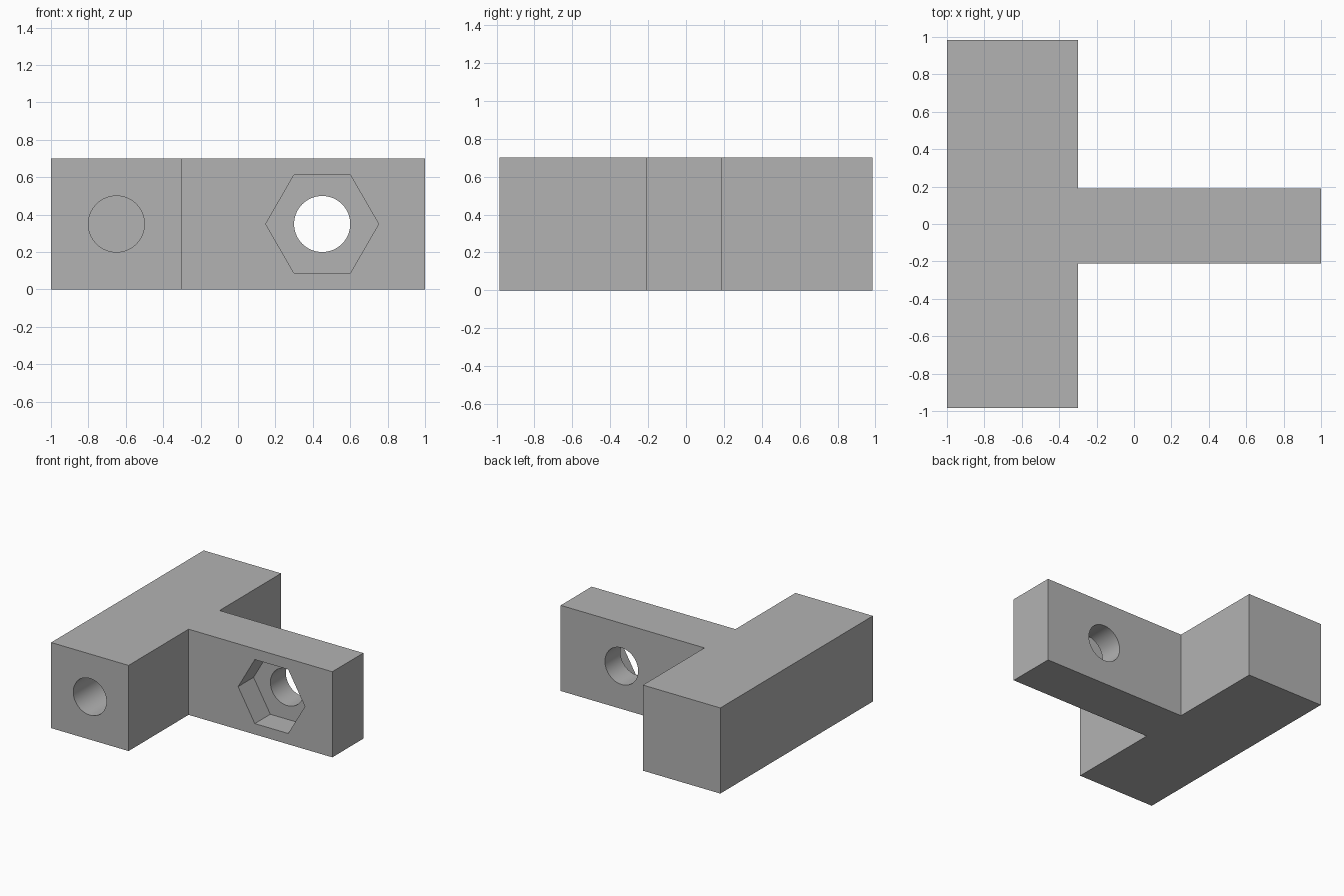
import bpy
import bmesh
from math import radians
from mathutils import Matrix

default = bpy.data.objects.get("Cube")
if default:
    bpy.data.objects.remove(default, do_unlink=True)

HEIGHT = 0.70
MID = HEIGHT / 2
FRONT, BACK = -0.985, 0.985
BAR_FRONT, BAR_BACK = -0.21, 0.19

grey = bpy.data.materials.new("plain grey")
grey.use_nodes = True
colour = (0.45, 0.45, 0.45, 1)
grey.diffuse_color = colour
grey.node_tree.nodes["Principled BSDF"].inputs["Base Color"].default_value = colour


def add_object(name, bm):
    bmesh.ops.recalc_face_normals(bm, faces=bm.faces)
    mesh = bpy.data.meshes.new(name)
    bm.to_mesh(mesh)
    bm.free()
    mesh.materials.append(grey)
    obj = bpy.data.objects.new(name, mesh)
    bpy.context.collection.objects.link(obj)
    return obj


def cut_prism(body, name, x, radius, sides, y0, y1):
    """Cut a prism running front to back, with corners on the x axis."""
    bm = bmesh.new()
    place = Matrix.Translation((x, (y0 + y1) / 2, MID)) @ Matrix.Rotation(radians(90), 4, "X")
    # The cone's first corner is turned onto the x axis
    bmesh.ops.create_cone(bm, cap_ends=True, segments=sides, radius1=radius,
                          radius2=radius, depth=y1 - y0)
    first = max(bm.verts, key=lambda v: v.co.x)
    angle = first.co.xy.angle_signed((1, 0))
    bmesh.ops.transform(bm, matrix=place @ Matrix.Rotation(-angle, 4, "Z"), verts=bm.verts)
    cutter = add_object(name, bm)
    cutter.hide_render = True
    cut = body.modifiers.new(name, "BOOLEAN")
    cut.operation = "DIFFERENCE"
    cut.solver = "EXACT"
    cut.object = cutter
    return cutter


# T-shaped body from its plan outline
outline = [(-1, FRONT), (-0.3, FRONT), (-0.3, BAR_FRONT), (1, BAR_FRONT),
           (1, BAR_BACK), (-0.3, BAR_BACK), (-0.3, BACK), (-1, BACK)]
bm = bmesh.new()
base = bm.faces.new([bm.verts.new((x, y, 0)) for x, y in outline])
top = bmesh.ops.extrude_face_region(bm, geom=[base])["geom"]
bmesh.ops.translate(bm, vec=(0, 0, HEIGHT),
                    verts=[v for v in top if isinstance(v, bmesh.types.BMVert)])
body = add_object("t_bracket", bm)

# Blind bore, nut pocket and through bore
cutters = [
    cut_prism(body, "blind_bore_cutter", -0.65, 0.15, 64, FRONT - 0.1, 0.0),
    cut_prism(body, "nut_pocket_cutter", 0.45, 0.302, 6, BAR_FRONT - 0.1, -0.01),
    cut_prism(body, "through_bore_cutter", 0.45, 0.15, 64, BAR_FRONT - 0.1, BAR_BACK + 0.1),
]

# Apply the cuts, then remove the cutters
bpy.context.view_layer.objects.active = body
body.select_set(True)
for name in [m.name for m in body.modifiers]:
    bpy.ops.object.modifier_apply(modifier=name)
for cutter in cutters:
    bpy.data.objects.remove(cutter, do_unlink=True)

bpy.ops.object.select_all(action="DESELECT")
body.select_set(True)
bpy.ops.object.shade_smooth_by_angle(angle=radians(30))
